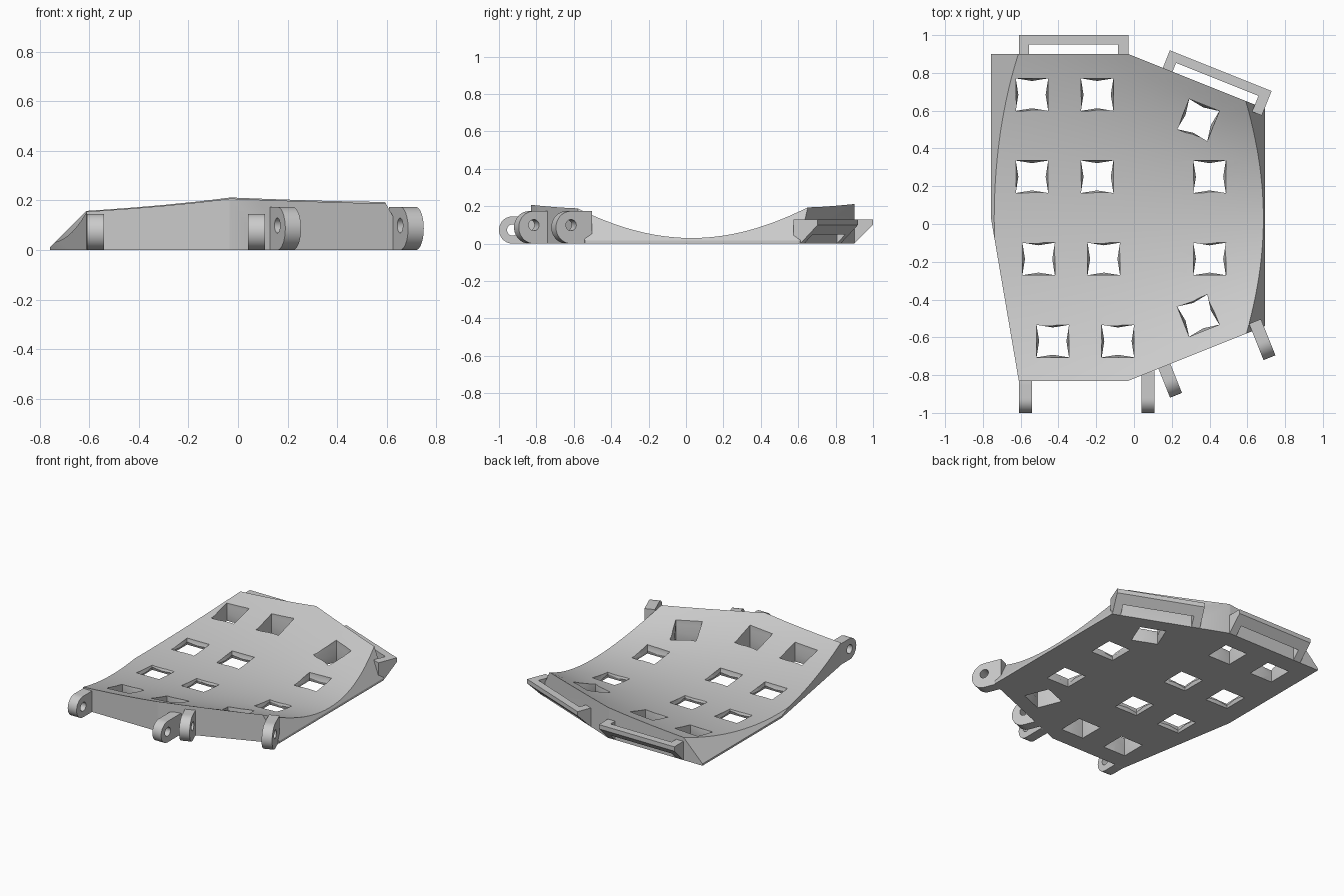
import bpy, bmesh
from math import sin, cos, pi, sqrt, radians
from mathutils import Matrix, Vector

cube = bpy.data.objects.get("Cube")
if cube:
    bpy.data.objects.remove(cube, do_unlink=True)

grey = bpy.data.materials.new("plain grey")
grey.use_nodes = True
GREY = (0.6, 0.6, 0.6, 1)
grey.diffuse_color = GREY
grey.node_tree.nodes["Principled BSDF"].inputs["Base Color"].default_value = GREY

TILT = radians(21.8)   # angle of the slanted front and back walls
MID_Y = 0.03


def surface(x, y):
    """Height of the hollow, cone-shaped top."""
    r = 2.13 - 1.47 * x
    return 0.03 + r - sqrt(r * r - (y - MID_Y) ** 2)


def add_object(name, bm):
    bmesh.ops.recalc_face_normals(bm, faces=bm.faces[:])
    mesh = bpy.data.meshes.new(name)
    bm.to_mesh(mesh)
    bm.free()
    mesh.materials.append(grey)
    obj = bpy.data.objects.new(name, mesh)
    bpy.context.collection.objects.link(obj)
    return obj


def activate(obj):
    bpy.ops.object.select_all(action='DESELECT')
    obj.select_set(True)
    bpy.context.view_layer.objects.active = obj


def smooth(obj):
    activate(obj)
    bpy.ops.object.shade_smooth_by_angle(angle=radians(25))


def loft(bm, rings, cap=True):
    """Join rings of points with quads, optionally capping the ends."""
    loops = [[bm.verts.new(p) for p in ring] for ring in rings]
    n = len(loops[0])
    for a, b in zip(loops, loops[1:]):
        for i in range(n):
            j = (i + 1) % n
            bm.faces.new((a[i], a[j], b[j], b[i]))
    if cap:
        bm.faces.new(loops[0][::-1])
        bm.faces.new(loops[-1])


# Plate: a block with a hollow top, trimmed by the outline walls and side bevels
bm = bmesh.new()
NX, NY = 12, 36
ys = [-0.9 + 1.86 * j / NY for j in range(NY + 1)]
xs = [-0.8 + 1.52 * i / NX for i in range(NX + 1)]
loft(bm, [[(x, ys[0], 0)] + [(x, y, surface(x, y)) for y in ys] + [(x, ys[-1], 0)]
          for x in xs])
trims = [
    ((0, 0.9, 0), (0, 1, 0)),
    ((0, -0.83, 0), (0, -1, 0)),
    ((-0.03, 0.9, 0), (sin(TILT), cos(TILT), 0)),
    ((-0.03, -0.83, 0), (sin(TILT), -cos(TILT), 0)),
    ((-0.757, 0, 0), (-1, 0, 0)),
    ((-0.757, 0.03, 0), (-0.86, -0.147, 0)),
    ((0.693, 0, 0), (1, 0, 0)),
    ((-0.77, 0, 0), (-1, 0, 1)),
    ((0.6, 0, 0.18), (0.15, 0, 0.085)),
]
for point, normal in trims:
    cut = bmesh.ops.bisect_plane(
        bm, geom=bm.verts[:] + bm.edges[:] + bm.faces[:], dist=1e-6,
        plane_co=point, plane_no=Vector(normal).normalized(), clear_outer=True)
    edges = [e for e in cut["geom_cut"] if isinstance(e, bmesh.types.BMEdge) and e.is_boundary]
    bmesh.ops.holes_fill(bm, edges=edges, sides=0)
plate = add_object("plate", bm)

# Square windows with walls that pinch in halfway through the plate
windows = [(-0.54, 0.685, 0), (-0.195, 0.685, 0), (0.34, 0.55, -TILT),
           (-0.54, 0.25, 0), (-0.195, 0.25, 0), (0.4, 0.25, 0),
           (-0.505, -0.185, 0), (-0.16, -0.185, 0), (0.4, -0.185, 0),
           (-0.43, -0.62, 0), (-0.085, -0.62, 0), (0.34, -0.485, TILT)]
HALF = 0.086
around = [(-1, -1), (0, -1), (1, -1), (1, 0), (1, 1), (0, 1), (-1, 1), (-1, 0)]
bm = bmesh.new()
for x, y, turn in windows:
    h = surface(x, y)
    place = Matrix.Translation((x, y, 0)) @ Matrix.Rotation(turn, 4, 'Z')
    rings = []
    for z, pinch in ((-0.03, 1), (0, 1), (h / 2, 0.84), (h, 1), (h + 0.2, 1)):
        rings.append([place @ Vector((u * HALF * (pinch if v == 0 else 1),
                                      v * HALF * (pinch if u == 0 else 1), z))
                      for u, v in around])
    loft(bm, rings)
cutter = add_object("window_cutter", bm)
cutter.hide_render = True
activate(plate)
mod = plate.modifiers.new("windows", 'BOOLEAN')
mod.operation = 'DIFFERENCE'
mod.solver = 'EXACT'
mod.object = cutter
bpy.ops.object.modifier_apply(modifier=mod.name)
bpy.data.objects.remove(cutter, do_unlink=True)
smooth(plate)


# Hinge lugs: rounded outer end, round pin hole, square root sunk in the plate
def lug(name, x, y, turn, r, root, lift):
    def outer(a):
        c, s = cos(a), sin(a)
        if c >= -1e-6:
            return r * c, r * s
        k = min(root / -c, r / max(abs(s), 1e-6))
        return k * c, k * s

    angles = [2 * pi * i / 40 for i in range(40)]
    place = Matrix.Translation((x, y, r)) @ Matrix.Rotation(turn, 4, 'Z')
    rim = [outer(a) for a in angles]
    pin = [(0.03 * cos(a), 0.03 * sin(a) + lift) for a in angles]
    rings = [[place @ Vector((side, -d, z)) for d, z in ring]
             for ring, side in ((rim, -0.034), (rim, 0.034), (pin, 0.034), (pin, -0.034))]
    rings.append(rings[0])
    bm = bmesh.new()
    loft(bm, rings, cap=False)
    bmesh.ops.remove_doubles(bm, verts=bm.verts[:], dist=1e-5)
    smooth(add_object(name, bm))


lug("front_lug_right", -0.575, -0.927, 0, 0.073, 0.13, 0)
lug("front_lug_middle", 0.075, -0.927, 0, 0.073, 0.17, 0)
lug("slanted_lug_inner", 0.19, -0.826, TILT, 0.087, 0.14, 0.012)
lug("slanted_lug_outer", 0.685, -0.627, TILT, 0.087, 0.12, 0.012)


# Back loops: two arms and a bar with a slanted underside
def back_loop(name, x, y, turn):
    place = Matrix.Translation((x, y, 0)) @ Matrix.Rotation(turn, 4, 'Z')
    arm = [(-0.04, 0), (0, 0), (0.1, 0.1), (0.1, 0.13), (-0.04, 0.13)]
    bar = [(0.05, 0.05), (0.1, 0.1), (0.1, 0.13), (0.05, 0.13)]
    bm = bmesh.new()
    for profile, a, b in ((arm, -0.29, -0.235), (bar, -0.235, 0.235), (arm, 0.235, 0.29)):
        loft(bm, [[place @ Vector((u, d, z)) for d, z in profile] for u in (a, b)])
    add_object(name, bm)


back_loop("back_loop_straight", -0.32, 0.9, 0)
back_loop("back_loop_slanted", 0.422, 0.719, -TILT)
